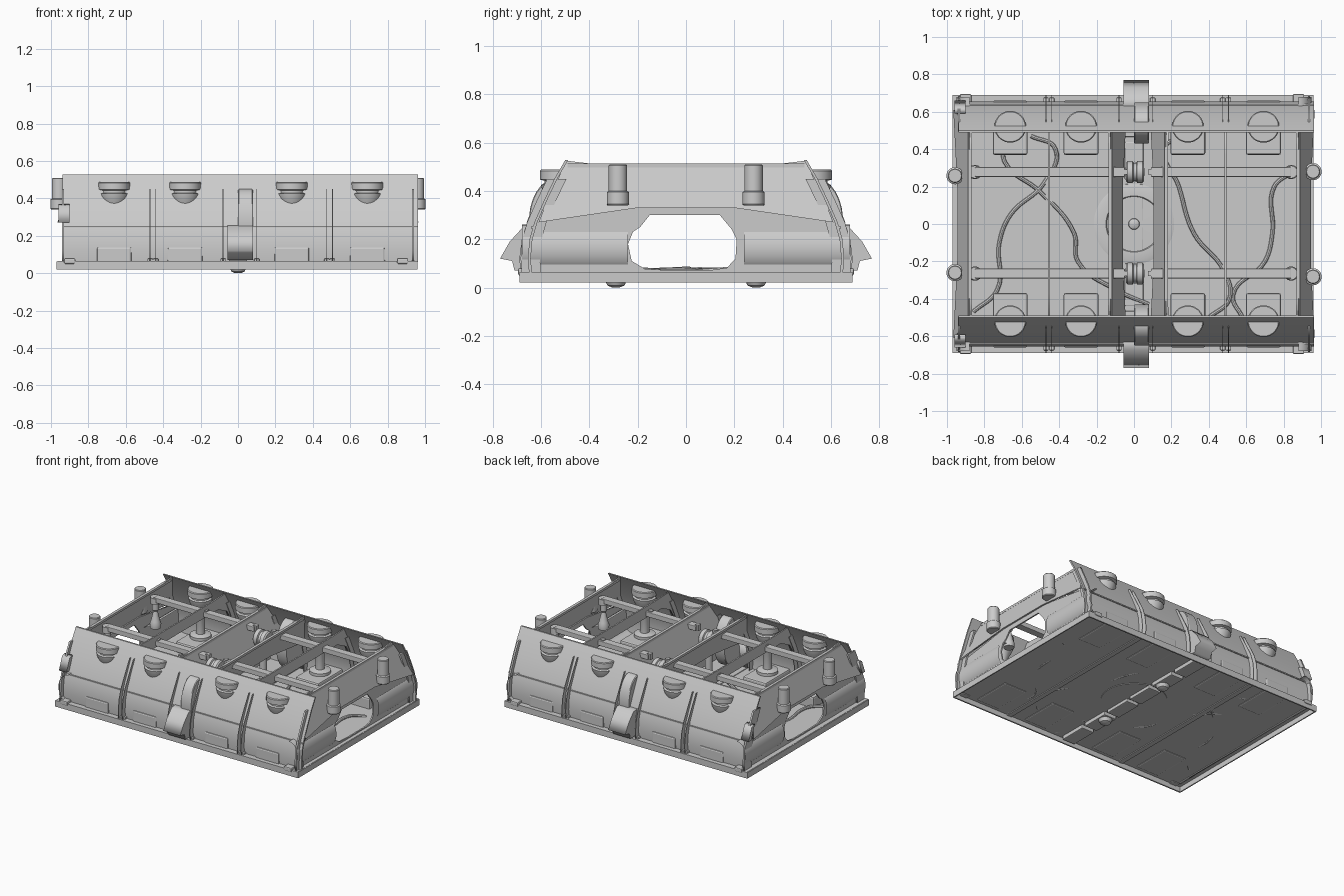
import bpy, math

if "Cube" in bpy.data.objects:
    bpy.data.objects.remove(bpy.data.objects["Cube"])

def add(name, me):
    ob = bpy.data.objects.new(name, me)
    bpy.context.collection.objects.link(ob)
    return ob

def smooth(ob, deg=35):
    bpy.ops.object.select_all(action='DESELECT')
    ob.select_set(True)
    bpy.context.view_layer.objects.active = ob
    bpy.ops.object.shade_smooth_by_angle(angle=math.radians(deg))

def box(name, x0, x1, y0, y1, z0, z1, bevel=0):
    bpy.ops.mesh.primitive_cube_add(size=1, location=((x0+x1)/2, (y0+y1)/2, (z0+z1)/2))
    ob = bpy.context.object
    ob.name = name
    ob.scale = (abs(x1-x0), abs(y1-y0), z1-z0)
    bpy.ops.object.transform_apply(location=False, scale=True)
    if bevel:
        m = ob.modifiers.new("bevel", 'BEVEL')
        m.width, m.segments = bevel, 2
    return ob

def lathe(name, x, y, prof, n=32, axis='Z', z=0):
    """Turned part from (radius, height) pairs."""
    v = [(r*math.cos(2*math.pi*i/n), r*math.sin(2*math.pi*i/n), h)
         for r, h in prof for i in range(n)]
    f = [(k*n+i, k*n+(i+1) % n, (k+1)*n+(i+1) % n, (k+1)*n+i)
         for k in range(len(prof)-1) for i in range(n)]
    f += [tuple(range(n))[::-1], tuple(range((len(prof)-1)*n, len(prof)*n))]
    me = bpy.data.meshes.new(name)
    me.from_pydata(v, [], f)
    ob = add(name, me)
    ob.location = (x, y, z)
    if axis == 'X':
        ob.rotation_euler.y = math.pi/2
    smooth(ob)
    return ob

def plate(name, loops, x, t, slope=0):
    """Flat y-z outline(s), thickness t along x, leaning by slope above z = 0.27."""
    cu = bpy.data.curves.new(name, 'CURVE')
    cu.dimensions, cu.fill_mode, cu.extrude = '2D', 'BOTH', t/2
    for loop in loops:
        sp = cu.splines.new('POLY')
        sp.points.add(len(loop)-1)
        for p, (u, v) in zip(sp.points, loop):
            p.co = (u, v, 0, 1)
        sp.use_cyclic_u = True
    tmp = add(name+"_outline", cu)
    me = bpy.data.meshes.new_from_object(tmp)
    bpy.data.objects.remove(tmp)
    for v in me.vertices:
        u, w, d = v.co
        v.co = (x + d + slope*(w-0.27), u, w)
    return add(name, me)

def sym(half):
    return half + [(-u, v) for u, v in reversed(half)]

def sided(pts, s):
    return [(u*s, v) for u, v in pts]

# raised floor sheet with a hanging rim, seam strips and centre disc
box("floor_sheet", -.965, .955, -.69, .69, .056, .064)
for s in (-1, 1):
    box("floor_rim_long", -.97, .96, s*.68, s*.69, .02, .062)
    x = .956 if s > 0 else -.966
    box("floor_rim_end", x-.004, x+.004, -.69, .69, .02, .062)
for x in (-.455, .49):
    box("floor_seam_strip", x-.018, x+.018, -.68, .68, .05, .072)
for i in range(6):
    y = -.565 + i*.226
    box("centre_floor_strip", -.05, .05, y-.1, y+.1, .03, .07, .006)
lathe("floor_disc", 0, 0, [(.215, .052), (.215, .068), (.19, .074), (.15, .074), (.145, .068), (.03, .07),
                           (.028, .08), (.012, .088)], 48)
for y in (-.29, .29):
    lathe("underside_bump", 0, y, [(.015, 0), (.035, .008), (.045, .03)], 24)

# curved long side walls, their outer fins and seams
wall = [(.65, .06), (.655, .12), (.648, .2), (.628, .27), (.588, .36), (.545, .45), (.5, .528)]
off = lambda d: [(u+d, v) for u, v in wall]
outer = [(.685, .06), (.69, .12), (.68, .2), (.658, .27), (.61, .36), (.56, .45)]
for s in (-1, 1):
    smooth(plate("side_wall", [sided(off(0) + off(-.012)[::-1], s)], .012, 1.9), 30)
    box("wall_seam", -.94, .962, s*.625, s*.642, .244, .252)
    for x in (-.47, -.44, -.08, .1, .475, .505):
        plate("wall_fin", [sided(outer + off(-.05)[:-1][::-1], s)], x, .004)
        box("fin_foot", x-.014, x+.014, s*.64, s*.675, .055, .078, .004)
    for x in (-.935, .935):
        plate("corner_fin", [sided(off(.03)[:-1] + off(-.05)[:-1][::-1], s)], x, .012)
        xf = .88 if x > 0 else -.9
        box("corner_foot", xf-.03, xf+.03, s*.645, s*.695, .05, .08, .006)
    plate("corner_hook", [sided([(.63, .27), (.66, .27), (.625, .36), (.59, .37)], s)], -.93, .06)
    # centre wheel and spout between the two halves
    h = lathe("centre_wheel", 0, s*.54, [(.17, -.04), (.175, -.035), (.175, .035), (.17, .04)], 40, 'X', .275)
    h.location.x = .04
    h.scale.y = .63
    plate("centre_spout", [sided([(.6, .26), (.675, .25), (.73, .19), (.77, .12), (.72, .11),
                                  (.71, .07), (.62, .07)], s)], .012, .135)

# leaning cross panels at the outer ends and beside the centre gap
panel = sym([(.61, .27), (.575, .36), (.53, .45), (.495, .525), (.37, .51)])
panel += [(-.2, .33), (.2, .33)]
for x, sl in ((-.96, .35), (-.045, -.35), (.09, .35), (.96, -.35)):
    plate("cross_panel", [panel], x, .012, sl)
    d = sl*.235
    box("cross_panel_cap", x+d-.01, x+d+.01, -.49, .49, .497, .513)
# thin arched ribs over the middle of each half
arch_out = sym([(.615, .28), (.555, .42), (.495, .515), (.37, .51)])
arch_in = sym([(.58, .28), (.52, .38), (.42, .43)])
for x in (-.455, .49):
    plate("middle_cross_rib", [arch_out + arch_in[::-1]], x, .01)

# lower end plates with the rounded opening and bulging covers
opening = [(-.24, .18), (-.225, .11), (-.17, .077), (-.08, .072), (.1, .072), (.17, .082), (.205, .12), (.21, .2),
           (.19, .24), (.14, .3), (-.15, .3), (-.19, .25), (-.22, .23)]
end_outline = sym([(.64, .05), (.65, .14), (.62, .275), (.2, .335)])
for s in (-1, 1):
    plate("end_plate", [end_outline, opening], s*.925, .01)
    for t in (-1, 1):
        n = 16
        arc = [(s*(.88 + .07*math.sin(math.pi*i/n)), .163 - .097*math.cos(math.pi*i/n)) for i in range(n+1)]
        v = [(x, t*y, z) for y in (.24, .68) for x, z in arc]
        f = [(i, i+1, n+2+i, n+1+i) for i in range(n)]
        me = bpy.data.meshes.new("end_cover")
        me.from_pydata(v, [], f)
        smooth(add("end_cover", me))
        # round stubs clipped on the ends
        y = t*.27 + (.01 if s*t > 0 else -.012)
        lathe("end_stub", s*.957, y, [(.042, .34), (.046, .345), (.046, .395), (.038, .4), (.038, .505), (.034, .51)], 24)

# lamps: box foot, stem and drum poking through the side wall
for x in (-.662, -.283, .288, .692):
    for s in (-1, 1):
        box("lamp_box", x-.093, x+.093, s*.37, s*.66, .05, .14, .01)
        lathe("lamp_drum", x, s*.52, [(.07, .13), (.07, .16), (.03, .17), (.03, .3), (.055, .36), (.075, .4),
              (.08, .425), (.066, .43), (.066, .442), (.085, .447), (.085, .483), (.08, .488)])

# long rails, pins and hanging cones
for y in (.278, -.265):
    for x0, x1 in ((-.85, -.05), (.09, .84)):
        box("long_rail", x0, x1, y-.026, y+.026, .44, .475, .004)
        xe, xi = (x0, x1) if x0 < -.5 else (x1, x0)
        for x in (xi, (x0+x1)/2):
            box("rail_pin", x-.014, x+.014, y-.014, y+.014, .44, .482)
        lathe("hanging_cone", xe, y, [(.035, .25), (.038, .28), (.03, .3), (.014, .37), (.022, .38), (.022, .42),
              (.034, .425), (.034, .47)], 24)
    lathe("centre_roller", .005, y, [(.05, -.048), (.058, -.04), (.058, -.012), (.048, -.008), (.048, .008),
          (.058, .012), (.058, .04), (.05, .048)], 28, 'X', .4)
    lathe("roller_post", .005, y, [(.055, .06), (.055, .09), (.025, .1), (.025, .39)], 24)

# loose cables on the floor
cables = [
    [(-.7, .42), (-.69, .33), (-.5, .17), (-.32, -.05), (-.3, -.2), (-.1, -.35), (.08, -.43)],
    [(-.55, .47), (-.42, .4), (-.48, .22), (-.66, .05), (-.72, -.1), (-.73, -.35), (-.86, -.47)],
    [(.28, .45), (.17, .42), (.24, .2), (.32, -.05), (.48, -.25), (.51, -.4), (.4, -.5)],
    [(.83, .27), (.75, .2), (.74, -.05), (.7, -.2), (.53, -.38), (.58, -.5)]]
for pts in cables:
    cu = bpy.data.curves.new("floor_cable", 'CURVE')
    cu.dimensions, cu.bevel_depth, cu.bevel_resolution, cu.resolution_u = '3D', .011, 2, 8
    sp = cu.splines.new('BEZIER')
    sp.bezier_points.add(len(pts)-1)
    for i, (b, (x, y)) in enumerate(zip(sp.bezier_points, pts)):
        b.co = (x, y, .063 + .01*(i % 2))
        b.handle_left_type = b.handle_right_type = 'AUTO'
    tmp = add("cable_path", cu)
    me = bpy.data.meshes.new_from_object(tmp)
    bpy.data.objects.remove(tmp)
    smooth(add("floor_cable", me))
